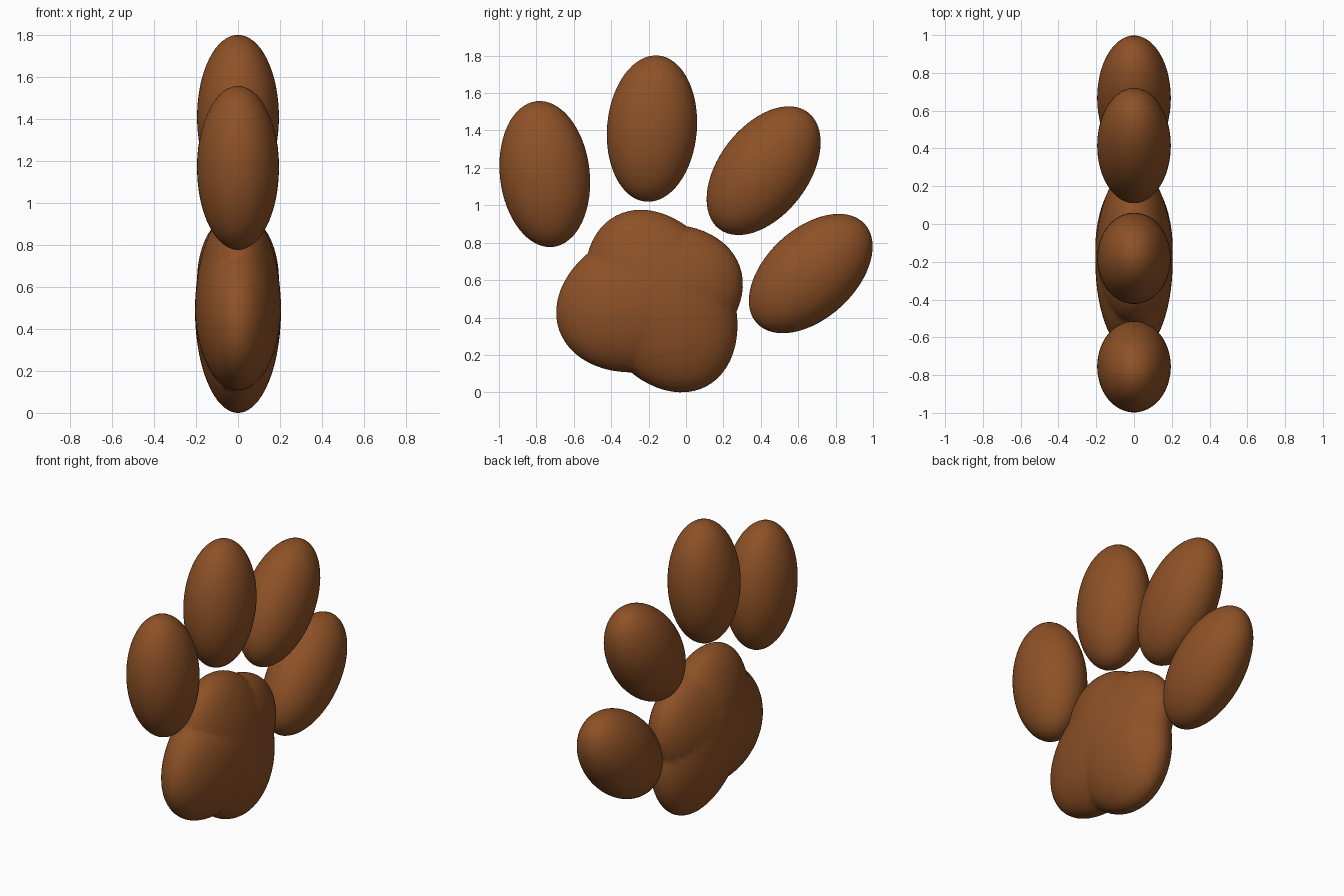
import bpy
import math

if "Cube" in bpy.data.objects:
    bpy.data.objects.remove(bpy.data.objects["Cube"])

brown = bpy.data.materials.new("warm_brown")
brown.diffuse_color = (0.27, 0.083, 0.02, 1)
brown.use_nodes = True
brown.node_tree.nodes["Principled BSDF"].inputs["Base Color"].default_value = brown.diffuse_color


def ellipsoid(name, y, z, tilt, radii):
    """Flattened ball whose long axis leans from +z towards +y by tilt degrees."""
    bpy.ops.mesh.primitive_uv_sphere_add(
        segments=64, ring_count=32, location=(0, y, z),
        rotation=(-math.radians(tilt), 0, 0))
    ob = bpy.context.object
    ob.name = name
    ob.scale = radii
    ob.data.materials.append(brown)
    bpy.ops.object.transform_apply(location=True, rotation=True, scale=True)
    bpy.ops.object.shade_smooth()
    return ob


# Four toe pads fanned around the main pad
TOE = (0.195, 0.24, 0.392)
for name, y, z, tilt in [
    ("front_outer_toe", -0.755, 1.167, -6.5),
    ("front_inner_toe", -0.182, 1.410, 4.8),
    ("back_inner_toe", 0.415, 1.185, 37.3),
    ("back_outer_toe", 0.667, 0.635, 47.3),
]:
    ellipsoid(name, y, z, tilt, TOE)

# Main pad: two crossed lobes merged into a rounded heart
pad = ellipsoid("main_pad", -0.195, 0.502, 70.5, (0.205, 0.378, 0.512))
lobe = ellipsoid("pad_lobe_helper", -0.133, 0.488, -28, (0.205, 0.372, 0.516))
union = pad.modifiers.new("merge_lobes", "BOOLEAN")
union.operation = "UNION"
union.solver = "EXACT"
union.object = lobe
bpy.context.view_layer.objects.active = pad
bpy.ops.object.modifier_apply(modifier=union.name)
bpy.data.objects.remove(lobe)
